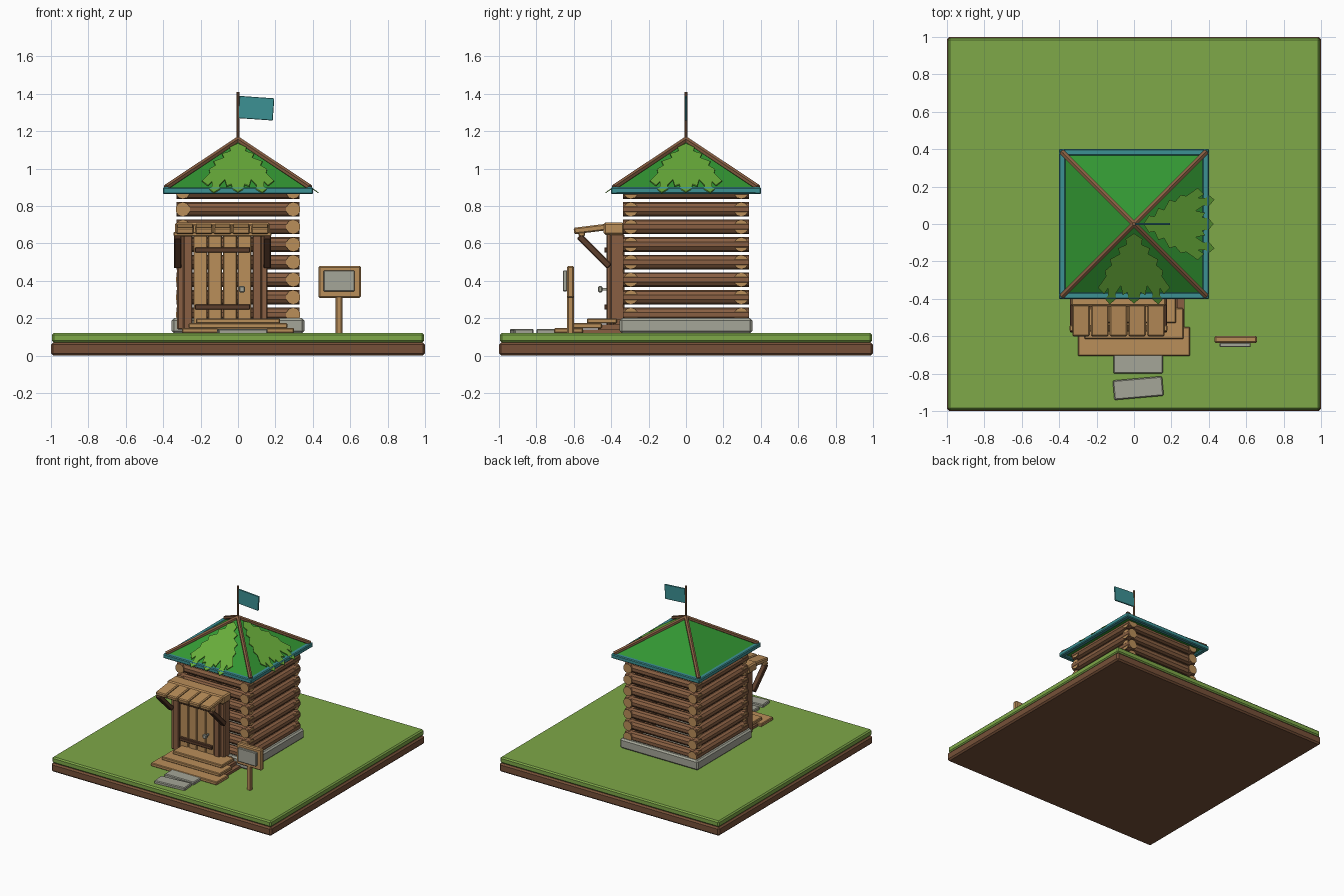
import bpy, bmesh, math
from mathutils import Vector

if "Cube" in bpy.data.objects:
    bpy.data.objects.remove(bpy.data.objects["Cube"])


def material(name, rgb):
    m = bpy.data.materials.new(name)
    lin = [((c / 255 + 0.055) / 1.055) ** 2.4 for c in rgb]
    m.diffuse_color = (*lin, 1)
    m.use_nodes = True
    m.node_tree.nodes["Principled BSDF"].inputs["Base Color"].default_value = m.diffuse_color
    return m


GRASS = material("grass green", (126, 168, 72))
SOIL = material("soil brown", (118, 80, 56))
LOG = material("log brown", (136, 95, 66))
TAN = material("light wood", (186, 142, 90))
DARK = material("dark wood", (92, 62, 44))
STONE = material("stone grey", (165, 166, 152))
TEAL = material("teal", (60, 145, 148))
ROOF = material("roof green", (50, 150, 50))
LEAF = material("leaf green", (104, 172, 58))


def finish(name, bm, *mats):
    bmesh.ops.recalc_face_normals(bm, faces=bm.faces)
    me = bpy.data.meshes.new(name)
    bm.to_mesh(me)
    bm.free()
    ob = bpy.data.objects.new(name, me)
    bpy.context.collection.objects.link(ob)
    for m in mats:
        me.materials.append(m)
    return ob


def box(name, mat, x, y, z, bevel=0.006, rot=(0, 0, 0)):
    """Bevelled box from (min, max) ranges, turned about its own centre."""
    bm = bmesh.new()
    bmesh.ops.create_cube(bm, size=1)
    for v in bm.verts:
        v.co = Vector([c * (r[1] - r[0]) for c, r in zip(v.co, (x, y, z))])
    if bevel:
        bmesh.ops.bevel(bm, geom=bm.edges[:], offset=bevel, segments=1, affect='EDGES')
    ob = finish(name, bm, mat)
    ob.location = [(r[0] + r[1]) / 2 for r in (x, y, z)]
    ob.rotation_euler = rot
    return ob


def rod(name, a, b, radius, sides, side_mat, end_mat=None):
    """Round bar from a to b, with differently coloured ends if asked."""
    a, b = Vector(a), Vector(b)
    bm = bmesh.new()
    bmesh.ops.create_cone(bm, cap_ends=True, segments=sides, radius1=radius,
                          radius2=radius, depth=(b - a).length)
    for f in bm.faces:
        f.material_index = int(end_mat is not None and abs(f.normal.z) > 0.9)
    ob = finish(name, bm, side_mat, end_mat or side_mat)
    ob.location = (a + b) / 2
    ob.rotation_euler = (b - a).to_track_quat('Z', 'Y').to_euler()
    return ob


# Ground slab
box("soil_base", SOIL, (-1, 1), (-1, 1), (0, 0.07), 0.012)
box("grass_top", GRASS, (-0.995, 0.995), (-0.995, 0.995), (0.07, 0.12), 0.01)
box("foundation", STONE, (-0.355, 0.355), (-0.355, 0.355), (0.12, 0.2), 0.012)

# Log walls: crossing logs at each level
for i in range(8):
    z = 0.218 + 0.094 * i
    for s in (-1, 1):
        rod("side_log", (s * 0.295, -0.338, z), (s * 0.295, 0.338, z), 0.039, 10, LOG, TAN)
        rod("cross_log", (-0.33, s * 0.295, z), (0.33, s * 0.295, z), 0.039, 10, LOG, TAN)

# Pyramid roof
bm = bmesh.new()
bmesh.ops.create_cone(bm, cap_ends=True, segments=4, radius1=0.39 * math.sqrt(2),
                      radius2=0, depth=0.27)
for v in bm.verts:
    x, y, z = v.co
    v.co = ((x - y) / math.sqrt(2), (x + y) / math.sqrt(2), z + 1.015)
finish("roof", bm, ROOF)

# Eave boards and hip poles
for s in (-1, 1):
    e = sorted((s * 0.365, s * 0.402))
    box("side_eave", TEAL, e, (-0.402, 0.402), (0.865, 0.9))
    box("end_eave", TEAL, (-0.402, 0.402), e, (0.864, 0.899))
    for t in (-1, 1):
        rod("hip_pole", (s * 0.385, t * 0.385, 0.9), (0, 0, 1.155), 0.016, 6, LOG)

# Leaf plates on the front and right slopes: (sideways, distance from peak)
half = [(0, 0.05), (0.045, 0.08), (0.04, 0.11), (0.085, 0.13), (0.075, 0.16),
        (0.13, 0.19), (0.12, 0.22), (0.155, 0.25), (0.15, 0.28), (0.192, 0.34),
        (0.16, 0.375), (0.14, 0.345), (0.14, 0.385), (0.155, 0.40), (0.13, 0.43),
        (0.095, 0.40), (0.10, 0.375), (0.07, 0.33), (0.06, 0.38), (0.035, 0.365),
        (0.03, 0.40), (0, 0.425)]
outline = half + [(-a, d) for a, d in half[-2:0:-1]]
for angle, name in ((0, "front_leaf"), (math.pi / 2, "right_leaf")):
    bm = bmesh.new()
    face = bm.faces.new([bm.verts.new((a, -d, 1.17 - 0.69 * d)) for a, d in outline])
    ext = bmesh.ops.extrude_face_region(bm, geom=[face])
    bmesh.ops.translate(bm, vec=(0, 0, -0.006),
                        verts=[g for g in ext["geom"] if isinstance(g, bmesh.types.BMVert)])
    finish(name, bm, LEAF).rotation_euler.z = angle

# Flag
rod("flag_pole", (0, 0, 1.13), (0, 0, 1.41), 0.009, 8, LOG)
box("flag", TEAL, (0.004, 0.19), (-0.006, 0.006), (1.263, 1.382), 0.002, (0, math.radians(4), 0))

# Doorway
DX = -0.083
for s in (-1, 1):
    c = DX + s * 0.185
    box("door_post", LOG, (c - 0.025, c + 0.025), (-0.425, -0.33), (0.14, 0.65))
    c = DX + s * 0.222
    box("outer_post", LOG, (c - 0.02, c + 0.02), (-0.405, -0.33), (0.14, 0.65))
    # slanted awning brace
    c = DX + s * 0.24
    box("awning_brace", DARK, (c - 0.02, c + 0.02), (-0.605, -0.375), (0.54, 0.575),
        0.005, (math.radians(-45), 0, 0))
for i in range(4):
    x = DX - 0.158 + i * 0.079
    box("door_plank", TAN, (x + 0.002, x + 0.077), (-0.415, -0.36), (0.16, 0.645), 0.005)
for z in (0.26, 0.565):
    box("door_strap", DARK, (-0.23, 0.065), (-0.437, -0.41), (z - 0.014, z + 0.014), 0.004)
box("door_handle", STONE, (0.005, 0.037), (-0.47, -0.447), (0.338, 0.372), 0.005)
box("handle_stem", STONE, (0.014, 0.028), (-0.45, -0.41), (0.348, 0.362), 0)
box("lintel", TAN, (DX - 0.255, DX + 0.255), (-0.44, -0.33), (0.645, 0.712), 0.01)

# Awning boards, tilted down to the front
for i in range(5):
    c = DX + (i - 2) * 0.1
    box("awning_board", TAN, (c - 0.047, c + 0.047), (-0.6, -0.41), (0.66, 0.695),
        0.007, (math.radians(7), 0, 0))
box("awning_beam", TAN, (DX - 0.262, DX + 0.262), (-0.575, -0.54), (0.637, 0.662))

# Steps and stepping stones
for w, y0, y1, z in ((0.3, -0.705, -0.55, 0.12), (0.265, -0.615, -0.45, 0.146),
                     (0.225, -0.53, -0.37, 0.172)):
    box("step", TAN, (-w, w), (y0, y1), (z, z + 0.027), 0.005)
    box("step_core", LOG, (-w + 0.03, w - 0.03), (y1 - 0.02, -0.34), (0.12, z + 0.02), 0)
box("near_stone", STONE, (-0.11, 0.155), (-0.8, -0.69), (0.115, 0.143))
box("far_stone", STONE, (-0.11, 0.155), (-0.93, -0.825), (0.115, 0.143), 0.006,
    (0, 0, math.radians(5)))

# Notice board
box("sign_post", TAN, (0.522, 0.558), (-0.635, -0.6), (0.115, 0.33))
box("sign_board", TAN, (0.43, 0.657), (-0.637, -0.598), (0.308, 0.48), 0.008)
box("sign_plate", STONE, (0.458, 0.624), (-0.658, -0.635), (0.343, 0.455), 0.004)
